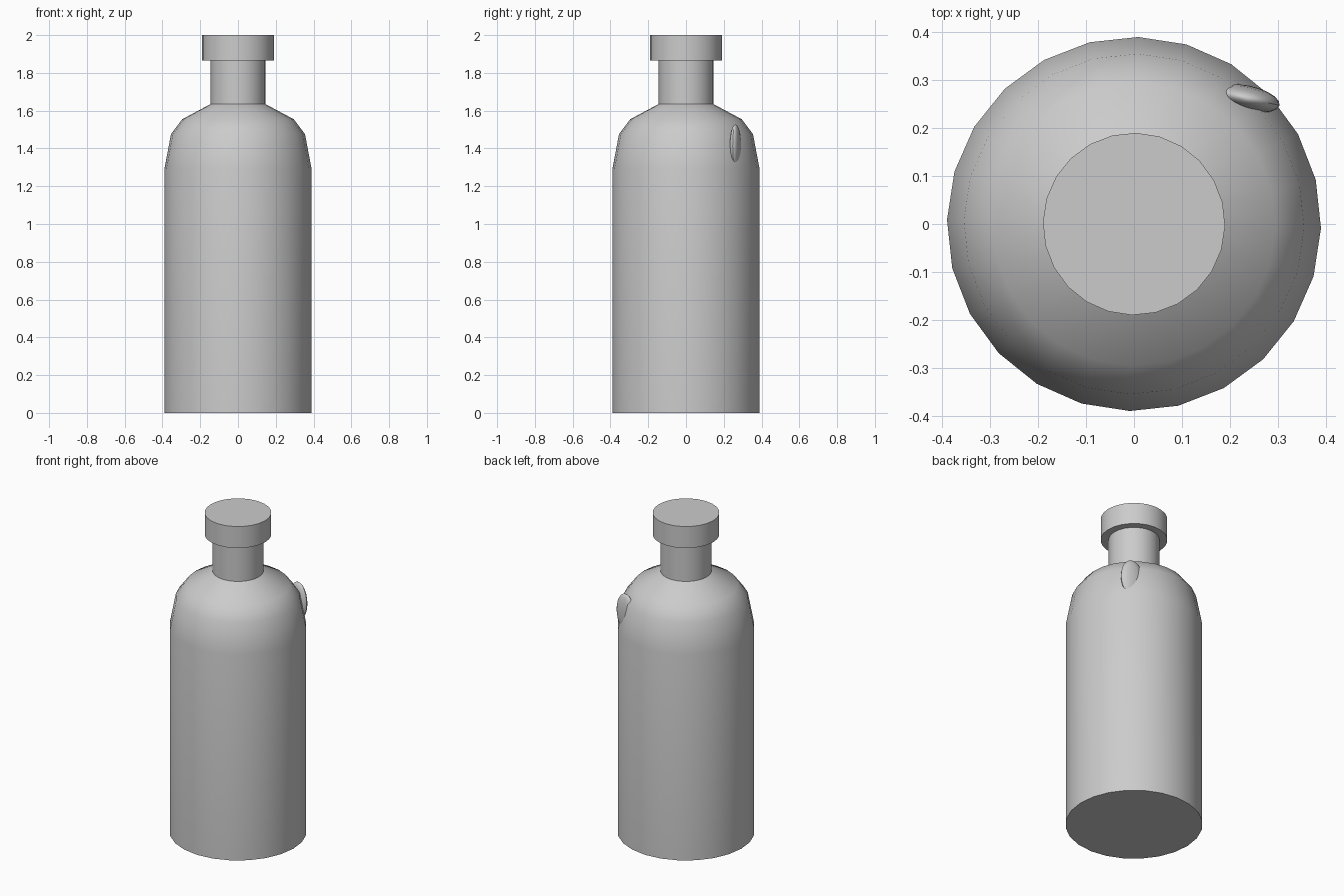
import bpy, bmesh
from math import cos, sin, tau, radians
from mathutils import Matrix

if "Cube" in bpy.data.objects:
    bpy.data.objects.remove(bpy.data.objects["Cube"], do_unlink=True)

SIDES = 24
TURN = radians(-1.3)

grey = bpy.data.materials.new("plain grey")
grey.use_nodes = True
colour = (0.6, 0.6, 0.6, 1)
grey.diffuse_color = colour
grey.node_tree.nodes["Principled BSDF"].inputs["Base Color"].default_value = colour


def finish(name, bm):
    bmesh.ops.recalc_face_normals(bm, faces=bm.faces)
    mesh = bpy.data.meshes.new(name)
    bm.to_mesh(mesh)
    bm.free()
    mesh.materials.append(grey)
    obj = bpy.data.objects.new(name, mesh)
    bpy.context.collection.objects.link(obj)
    bpy.ops.object.select_all(action="DESELECT")
    obj.select_set(True)
    bpy.context.view_layer.objects.active = obj
    bpy.ops.object.shade_smooth_by_angle(angle=radians(35))
    return obj


def lathe(name, profile, cap_ends=True):
    """Turn (radius, height) points around the z axis."""
    bm = bmesh.new()
    rings = [[bm.verts.new((r * cos(TURN + tau * i / SIDES),
                            r * sin(TURN + tau * i / SIDES), z))
              for i in range(SIDES)] for r, z in profile]
    for low, high in zip(rings, rings[1:]):
        for i in range(SIDES):
            j = (i + 1) % SIDES
            bm.faces.new((low[i], low[j], high[j], high[i]))
    if cap_ends:
        bm.faces.new(rings[0])
        bm.faces.new(rings[-1])
    return finish(name, bm)


# Body, rounded shoulder and neck
lathe("bottle_body", [(0.39, 0), (0.39, 1.29), (0.355, 1.475),
                      (0.295, 1.555), (0.145, 1.635), (0.145, 1.87)])

# Stopper
lathe("stopper", [(0.19, 1.865), (0.19, 2.0)])

# Small lens-shaped bulge on the back of the shoulder
bm = bmesh.new()
bmesh.ops.create_uvsphere(bm, u_segments=20, v_segments=12, radius=1)
place = (Matrix.Translation((0.235, 0.262, 1.412))
         @ Matrix.Rotation(radians(-12), 4, "Z")
         @ Matrix.Diagonal((0.07, 0.027, 0.115, 1)))
bmesh.ops.transform(bm, matrix=place, verts=bm.verts)
finish("shoulder_bulge", bm)
